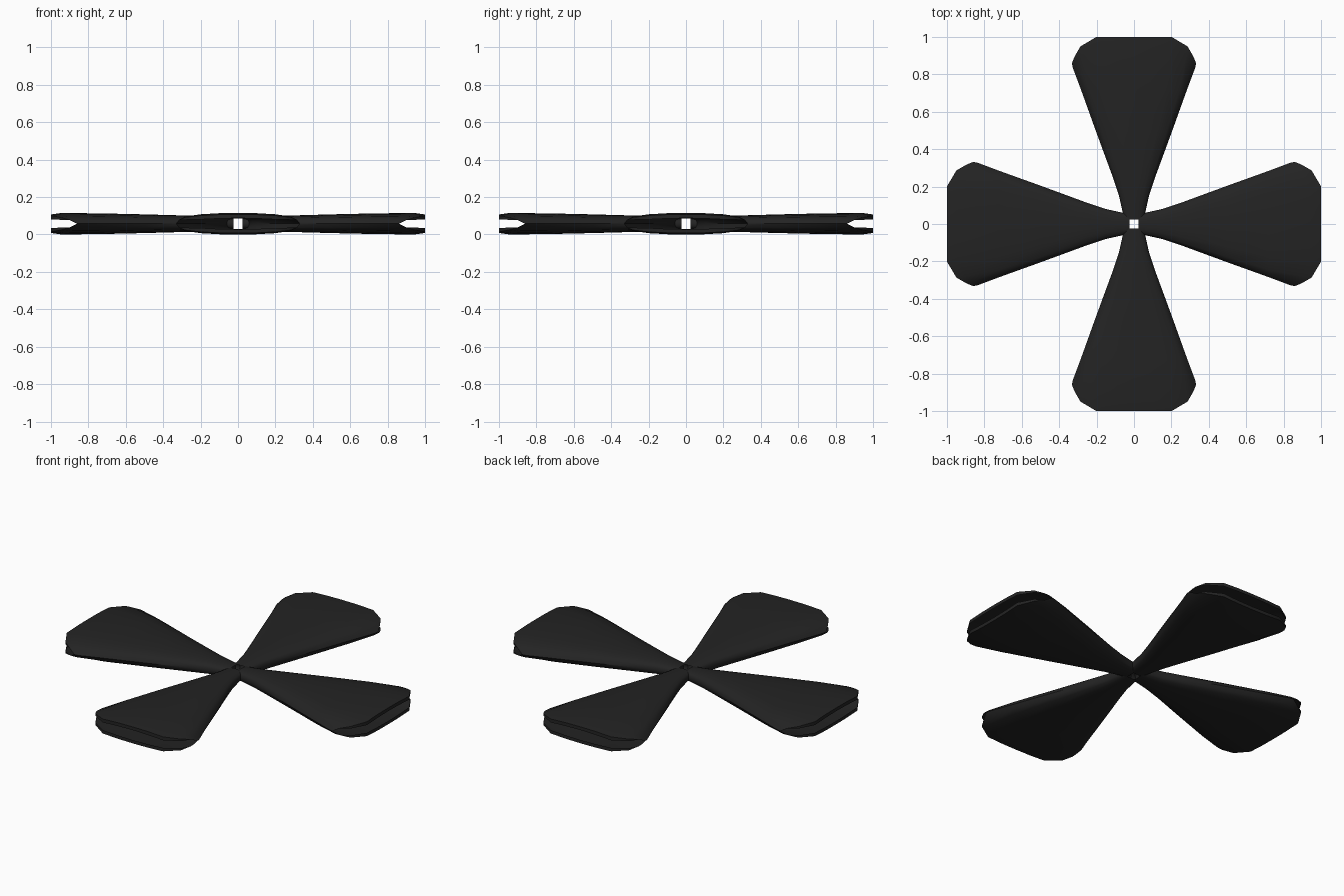
import bpy, bmesh, math

if "Cube" in bpy.data.objects:
    bpy.data.objects.remove(bpy.data.objects["Cube"])

MID = 0.0575
mat = bpy.data.materials.new("charcoal")
mat.diffuse_color = (0.017, 0.017, 0.017, 1)
mat.use_nodes = True
mat.node_tree.nodes["Principled BSDF"].inputs["Base Color"].default_value = mat.diffuse_color

# half cross-section: width share, height share, tip distance, lip edge height
HALF = [(0, 1, 1, .03), (.3, .98, 1, .028), (.606, .88, 1, .023),
        (.86, .68, .95, .021), (.95, .42, .90, .02), (1, 0, .86, 0)]
# stations along the blade: distance, half width, half height
STATIONS = [(.025, .058, .029), (.06, .06, .032), (.15, .08, .038), (.25, .113, .043),
            (.5, .205, .05), (.72, .284, .055)]


def section():
    """Full closed loop as (side, up, column)."""
    n = len(HALF)
    loop = [(1, 1, i) for i in range(n)]
    loop += [(1, -1, i) for i in range(n - 2, -1, -1)]
    loop += [(-1, -1, i) for i in range(1, n)]
    loop += [(-1, 1, i) for i in range(n - 2, 0, -1)]
    return loop


def blade(name, angle):
    bm = bmesh.new()
    loop = section()
    rings = []
    # hollow tapering body
    for r, w, h in STATIONS:
        rings.append([bm.verts.new((r, s * HALF[i][0] * w, u * HALF[i][1] * h))
                      for s, u, i in loop])
    # flared tip with rounded shoulder and inward lip around an open mouth
    for t, k, lip in ((.8, 1, 0), (1, .86, 0), (1, 0, 1)):
        ring = []
        for s, u, i in loop:
            f, zf, end, edge = HALF[i]
            w = .284 + (.332 - .284) * min(1, t * 1.1)
            z = edge if lip else zf * MID * k
            ring.append(bm.verts.new((.72 + (end - .72) * t, s * f * w, u * z)))
        rings.append(ring)
    n = len(loop)
    for a, b in zip(rings, rings[1:]):
        for j in range(n):
            bm.faces.new((a[j], b[j], b[(j + 1) % n], a[(j + 1) % n]))
    bmesh.ops.remove_doubles(bm, verts=bm.verts, dist=1e-5)
    bmesh.ops.recalc_face_normals(bm, faces=bm.faces)
    # make sure the normals point outward
    top = max(bm.faces, key=lambda f: f.calc_center_median().z)
    if top.normal.z < 0:
        bmesh.ops.reverse_faces(bm, faces=bm.faces)
    me = bpy.data.meshes.new(name)
    bm.to_mesh(me)
    bm.free()
    me.materials.append(mat)
    ob = bpy.data.objects.new(name, me)
    bpy.context.collection.objects.link(ob)
    ob.rotation_euler.z = angle
    ob.location.z = MID
    bpy.context.view_layer.objects.active = ob
    ob.select_set(True)
    bpy.ops.object.shade_smooth_by_angle(angle=math.radians(35))
    ob.select_set(False)


# four identical blades around the centre
for k, side in enumerate(("right", "back", "left", "front")):
    blade("blade_" + side, k * math.pi / 2)
